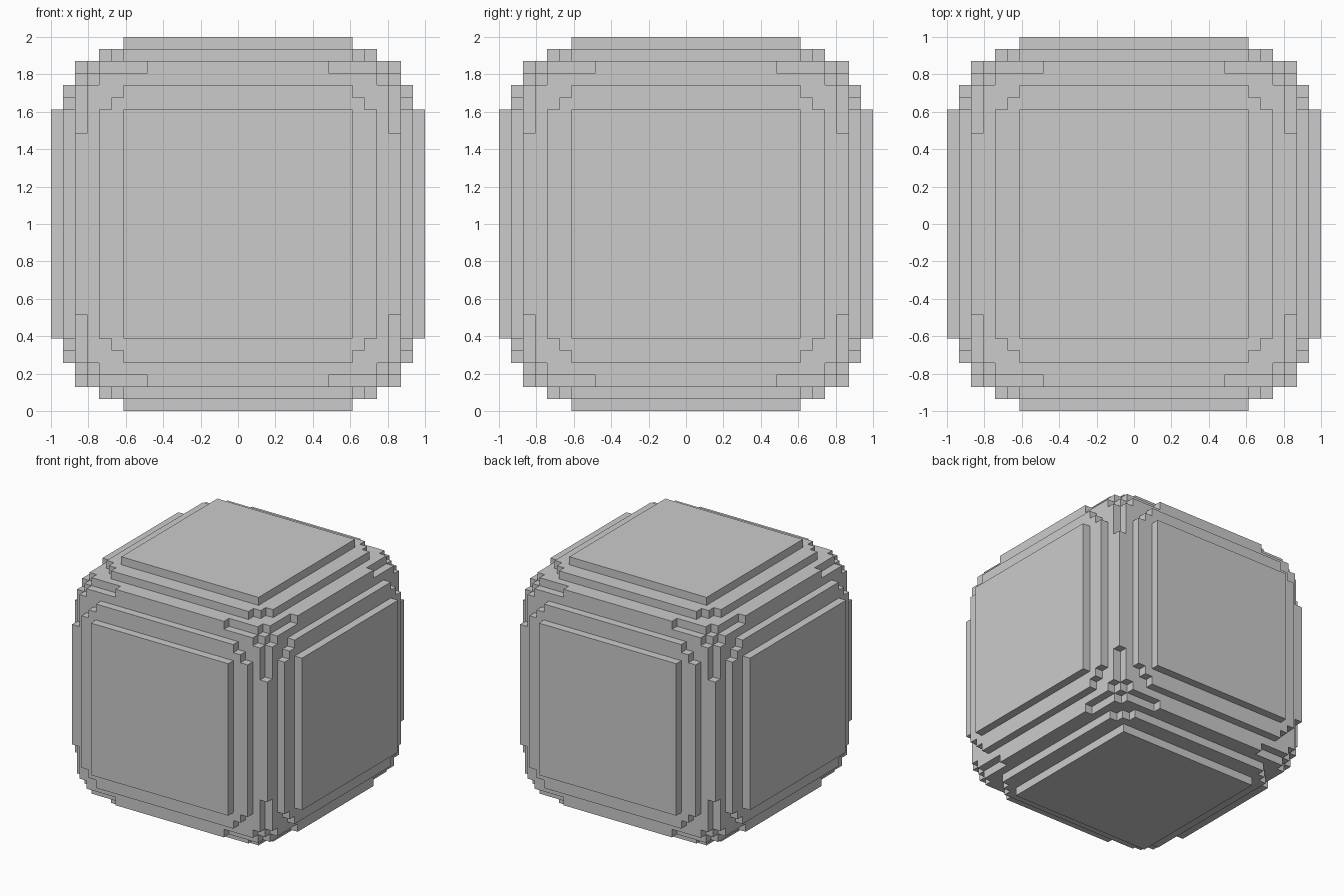
import bpy
import bmesh
from mathutils import Vector

if "Cube" in bpy.data.objects:
    bpy.data.objects.remove(bpy.data.objects["Cube"])

N = 15                    # voxels from the centre to each side
S = 2.0 / (2 * N + 1)     # voxel size
FLAT = 9                  # half extent of the flat square on each side


def filled(p):
    """True where the blocky rounded cube has a voxel."""
    a, b, c = sorted((abs(v) for v in p), reverse=True)
    if a > N:
        return False
    if a == N:                      # raised square pad on each side
        return b <= FLAT
    if a == b == 13:                # ridge along each cube edge
        return c <= 7
    return sum(max(v - FLAT, 0) ** 2 for v in (a, b, c)) <= 29


bm = bmesh.new()
verts = {}


def corner(p):
    """Shared lattice vertex, in half-voxel coordinates."""
    if p not in verts:
        verts[p] = bm.verts.new(Vector(p) * S / 2 + Vector((0, 0, 1)))
    return verts[p]


# Outer skin: one quad for every exposed voxel side
R = range(-N, N + 1)
for cell in ((x, y, z) for x in R for y in R for z in R if filled((x, y, z))):
    for axis in range(3):
        u, v = (axis + 1) % 3, (axis + 2) % 3
        for sign in (-1, 1):
            nb = list(cell)
            nb[axis] += sign
            if filled(nb):
                continue
            quad = []
            for du, dv in ((-1, -1), (1, -1), (1, 1), (-1, 1))[::sign]:
                p = [2 * k for k in cell]
                p[axis] += sign
                p[u] += du
                p[v] += dv
                quad.append(corner(tuple(p)))
            bm.faces.new(quad)

mesh = bpy.data.meshes.new("blocky_rounded_cube")
bm.to_mesh(mesh)
bm.free()
obj = bpy.data.objects.new("blocky_rounded_cube", mesh)
bpy.context.collection.objects.link(obj)
